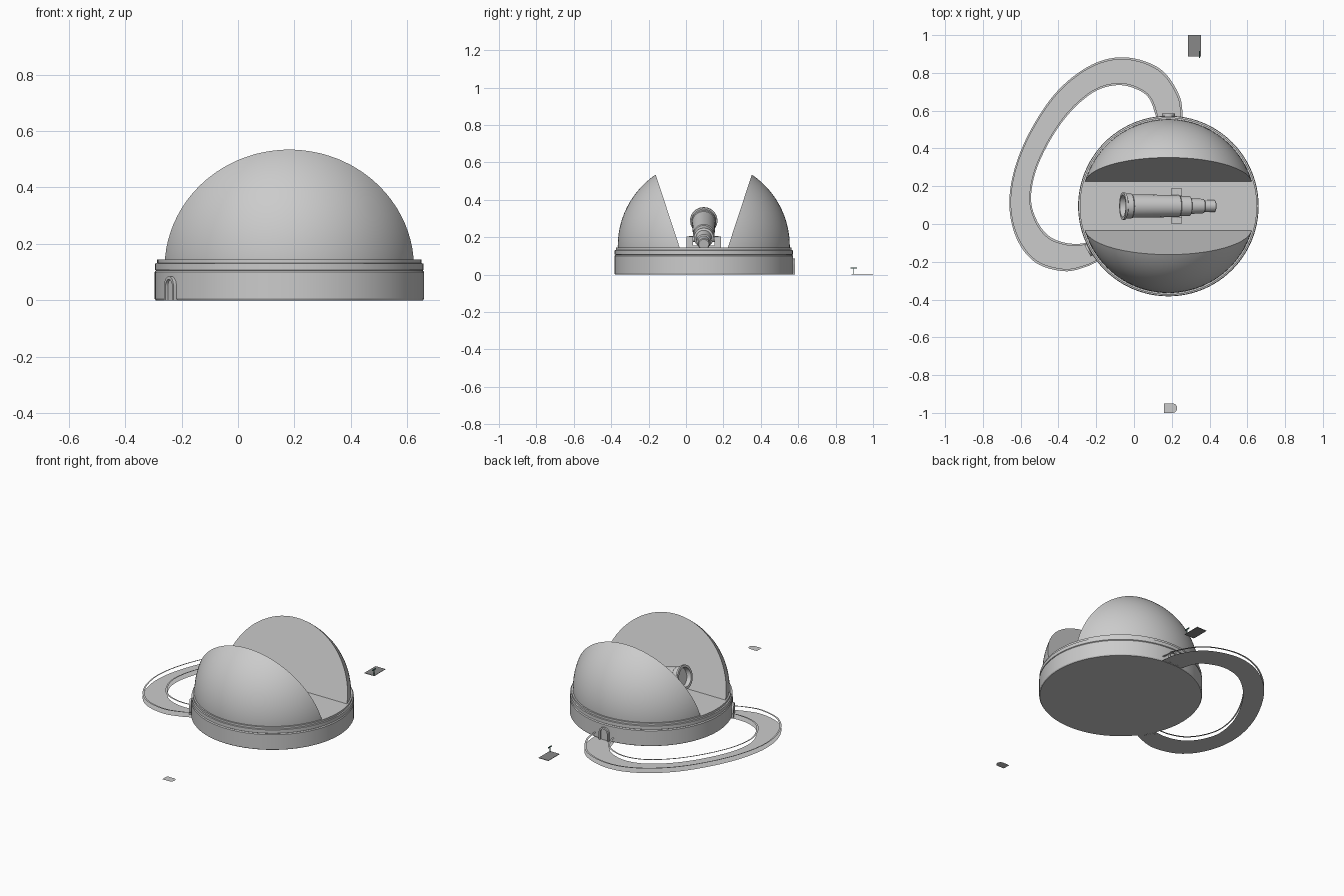
import bpy, bmesh, math
from mathutils import Vector, Matrix

if "Cube" in bpy.data.objects:
    bpy.data.objects.remove(bpy.data.objects["Cube"])

CX, CY = 0.182, 0.095
FLOOR = 0.145


def finish(name, bm, smooth=False, color=None):
    bmesh.ops.recalc_face_normals(bm, faces=bm.faces)
    me = bpy.data.meshes.new(name)
    bm.to_mesh(me)
    bm.free()
    ob = bpy.data.objects.new(name, me)
    bpy.context.collection.objects.link(ob)
    if color:
        mat = bpy.data.materials.new(name + "_colour")
        mat.diffuse_color = color
        mat.use_nodes = True
        mat.node_tree.nodes["Principled BSDF"].inputs["Base Color"].default_value = mat.diffuse_color
        me.materials.append(mat)
    if smooth:
        bpy.ops.object.select_all(action='DESELECT')
        ob.select_set(True)
        bpy.context.view_layer.objects.active = ob
        bpy.ops.object.shade_smooth_by_angle(angle=math.radians(30))
    return ob


def lathe(name, profile, matrix, steps=64):
    # Profile is (radius, height) around local z
    bm = bmesh.new()
    vs = [bm.verts.new((r, 0, z)) for r, z in profile]
    es = [bm.edges.new(p) for p in zip(vs, vs[1:])]
    bmesh.ops.spin(bm, geom=vs + es, cent=(0, 0, 0), axis=(0, 0, 1),
                   angle=2 * math.pi, steps=steps, use_duplicate=False)
    bmesh.ops.remove_doubles(bm, verts=bm.verts, dist=1e-5)
    bm.transform(matrix)
    return finish(name, bm, True)


def box(name, center, size, color=None):
    bm = bmesh.new()
    bmesh.ops.create_cube(bm, size=1)
    bm.transform(Matrix.Translation(center) @ Matrix.Diagonal((*size, 1)))
    return finish(name, bm, False, color)


def catmull(pts, n=8):
    pts = [Vector(p) for p in pts]
    pts = [2 * pts[0] - pts[1]] + pts + [2 * pts[-1] - pts[-2]]
    out = []
    for a, b, c, d in zip(pts, pts[1:], pts[2:], pts[3:]):
        for i in range(n):
            t = i / n
            out.append(0.5 * (2 * b + (c - a) * t + (2 * a - 5 * b + 4 * c - d) * t * t
                              + (3 * b - a - 3 * c + d) * t ** 3))
    return out + [pts[-2]]


def ribbon(name, left, right, z):
    bm = bmesh.new()
    rows = [(bm.verts.new((*a, z)), bm.verts.new((*b, z))) for a, b in zip(left, right)]
    for (a, b), (c, d) in zip(rows, rows[1:]):
        bm.faces.new((a, b, d, c))
    ob = finish(name, bm)
    if ob.data.polygons[0].normal.z < 0:
        ob.data.flip_normals()
    return ob


# Round base drum with stepped rim and floor
lathe("base_drum", [(0, 0), (0.474, 0), (0.478, 0.006), (0.478, 0.1), (0.473, 0.106),
                    (0.476, 0.108), (0.476, 0.13), (0.469, 0.132), (0.469, FLOOR), (0, FLOOR)],
      Matrix.Translation((CX, CY, 0)), 96)

# Two dome halves, leaning apart around the open slot
tilt = math.radians(18.2)
for side, name in ((1, "dome_back"), (-1, "dome_front")):
    bm = bmesh.new()
    bmesh.ops.create_uvsphere(bm, u_segments=96, v_segments=48, radius=0.46)
    bm.transform(Matrix.Translation((CX, CY, 0.153)))
    for co, no in (((CX, CY, FLOOR), (0, 0, -1)),
                   ((CX, CY + side * 0.129, FLOOR),
                    (0, -side * math.cos(tilt), math.sin(tilt)))):
        cut = bmesh.ops.bisect_plane(bm, geom=bm.verts[:] + bm.edges[:] + bm.faces[:],
                                     plane_co=co, plane_no=no, clear_outer=True)
        edges = [e for e in bm.edges if e.is_boundary]
        bmesh.ops.edgeloop_fill(bm, edges=edges)
    finish(name, bm, True)

# Telescope: stepped tube with hollow front, pointing up towards -x
front, rear = Vector((-0.06, CY, 0.29)), Vector((0.43, CY, 0.162))
axis = (front - rear).normalized()
length = (front - rear).length
aim = Matrix.Translation(rear) @ axis.to_track_quat('Z', 'Y').to_matrix().to_4x4()
lathe("telescope", [(0, 0), (0.027, 0), (0.031, 0.004), (0.031, 0.06), (0.038, 0.065),
                    (0.042, 0.135), (0.053, 0.14), (0.053, 0.195), (0.058, 0.2),
                    (0.062, length - 0.05), (0.066, length - 0.045), (0.066, length - 0.015),
                    (0.073, length - 0.012), (0.073, length), (0.058, length),
                    (0.056, length - 0.03), (0, length - 0.03)], aim, 40)

# Telescope mount: foot, two fork arms and the axle
box("mount_foot", (0.225, CY, 0.149), (0.06, 0.18, 0.012))
for side, name in ((1, "mount_arm_back"), (-1, "mount_arm_front")):
    box(name, (0.225, CY + side * 0.075, 0.175), (0.058, 0.036, 0.06))
lathe("mount_axle", [(0, -0.08), (0.016, -0.08), (0.016, 0.08), (0, 0.08)],
      Matrix.Translation((0.225, CY, 0.19)) @ Matrix.Rotation(math.pi / 2, 4, 'X'), 24)


def arch(half, top, x):
    spring = top - half
    pts = [(x, -half, 0)]
    pts += [(x, -half * math.cos(math.pi * i / 12), spring + half * math.sin(math.pi * i / 12))
            for i in range(13)]
    return pts + [(x, half, 0)]


# Arched doorways where the path meets the drum
for name, ang in (("door_left", math.radians(209)), ("door_back", math.pi / 2)):
    bm = bmesh.new()
    loops = [[bm.verts.new(p) for p in arch(h, t, x)] for h, t, x in
             ((0.034, 0.085, 0.46), (0.034, 0.085, 0.489), (0.024, 0.074, 0.489), (0.024, 0.074, 0.479))]
    for la, lb in zip(loops, loops[1:]):
        for i in range(len(la) - 1):
            bm.faces.new((la[i], la[i + 1], lb[i + 1], lb[i]))
    bm.faces.new(loops[-1])
    bm.transform(Matrix.Translation((CX, CY, 0)) @ Matrix.Rotation(ang, 4, 'Z'))
    finish(name, bm, True)

# Looping flat path from door to door, with thin rails above its edges
outer = catmull([(0.26, 0.55), (0.24, 0.68), (0.14, 0.82), (-0.04, 0.882), (-0.22, 0.845),
                 (-0.40, 0.71), (-0.54, 0.51), (-0.63, 0.30), (-0.66, 0.10), (-0.62, -0.08),
                 (-0.52, -0.205), (-0.37, -0.25), (-0.25, -0.225), (-0.16, -0.18)])
inner = catmull([(0.12, 0.56), (0.08, 0.665), (0.01, 0.715), (-0.09, 0.735), (-0.21, 0.70),
                 (-0.335, 0.595), (-0.44, 0.45), (-0.52, 0.28), (-0.545, 0.13), (-0.515, 0.02),
                 (-0.455, -0.06), (-0.375, -0.097), (-0.29, -0.105), (-0.22, -0.09)])
ribbon("path", outer, inner, 0.001)
ribbon("path_rail_outer", outer, [a.lerp(b, 0.08) for a, b in zip(outer, inner)], 0.03)
ribbon("path_rail_inner", [a.lerp(b, 0.92) for a, b in zip(outer, inner)], inner, 0.03)

# Small round-ended pad in front
bm = bmesh.new()
pts = [(0.158, -1.0), (0.158, -0.95)]
pts += [(0.204 + 0.025 * math.sin(math.pi * i / 12), -0.975 + 0.025 * math.cos(math.pi * i / 12))
        for i in range(13)]
bm.faces.new([bm.verts.new((x, y, 0.001)) for x, y in reversed(pts)])
finish("front_pad", bm)

# Dark rectangular pad behind, with a small T post
box("back_pad", (0.32, 0.943, 0.0015), (0.07, 0.114, 0.003), (0.25, 0.25, 0.25, 1))
GREEN = (0.1, 0.25, 0.2, 1)
box("post", (0.346, 0.897, 0.018), (0.005, 0.005, 0.036), GREEN)
box("post_bar", (0.346, 0.897, 0.036), (0.006, 0.036, 0.006), GREEN)
